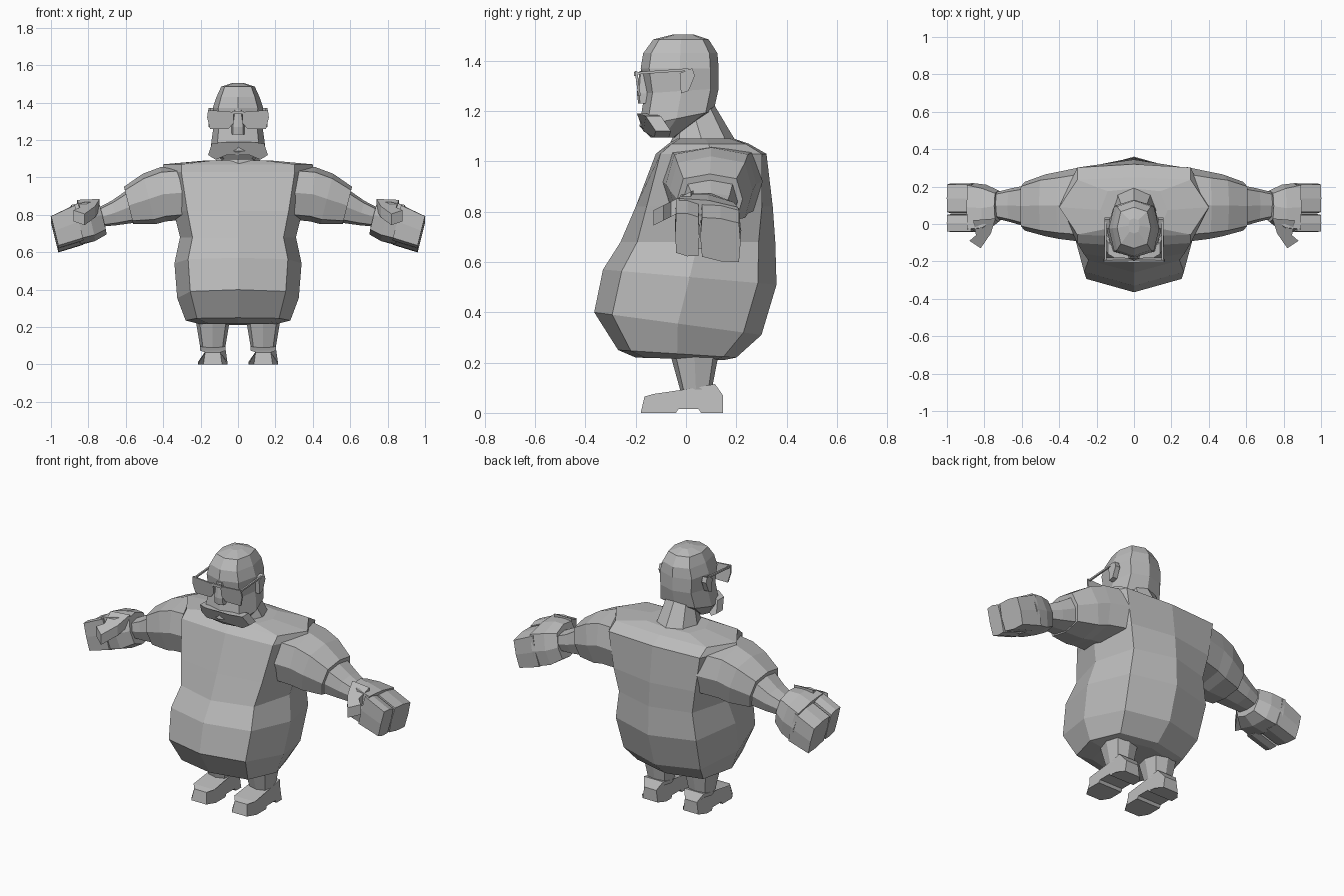
import bpy, bmesh
from math import sin, cos, tau, copysign
from mathutils import Vector

cube = bpy.data.objects.get("Cube")
if cube:
    bpy.data.objects.remove(cube)

GREY = (.5, .5, .5, 1)
grey = bpy.data.materials.new("plain grey")
grey.use_nodes = True
grey.diffuse_color = GREY
grey.node_tree.nodes["Principled BSDF"].inputs["Base Color"].default_value = GREY


def loft(name, *rings):
    """Skin a closed flat-shaded solid through rings of equal length."""
    bm = bmesh.new()
    loops = [[bm.verts.new(point) for point in ring] for ring in rings]
    count = len(loops[0])
    for lower, upper in zip(loops, loops[1:]):
        for i in range(count):
            j = (i + 1) % count
            bm.faces.new((lower[i], lower[j], upper[j], upper[i]))
    bm.faces.new(loops[0])
    bm.faces.new(loops[-1])
    bmesh.ops.recalc_face_normals(bm, faces=bm.faces)
    mesh = bpy.data.meshes.new(name)
    bm.to_mesh(mesh)
    bm.free()
    mesh.materials.append(grey)
    obj = bpy.data.objects.new(name, mesh)
    bpy.context.scene.collection.objects.link(obj)


def octagon(power, flat):
    """Eight points from the front round; low powers push the corners out."""
    def push(value, amount):
        return copysign(abs(value) ** amount, value) if abs(value) > .001 else 0
    return [(push(sin(tau * i / 8), power), -push(cos(tau * i / 8), flat)) for i in range(8)]


def level(z, width, front, back, rise=0, power=.7, flat=.7, middle=0):
    """Upright ring of half width, climbing by rise from its middle to its back."""
    centre, depth = (front + back) / 2, (back - front) / 2
    return [Vector((middle + width * u, centre + depth * v, z + rise * v))
            for u, v in octagon(power, flat)]


def section(side, x, y, z, depth, height, slant=.25, tilt=0, power=.6):
    """Ring across an arm, its top leaning outward and its back dropping."""
    return [Vector((side * (x + slant * height * v), y + depth * u,
                    z + height * v - tilt * depth * u))
            for u, v in octagon(power, power)]


def slab(name, outline, place):
    """Plate between two copies of an outline, placed at -1 and +1."""
    loft(name, *[[Vector(place(a, b, t)) for a, b in outline] for t in (-1, 1)])


# Pear-shaped torso
loft("torso",
     level(z=.215, width=.2, front=-.2, back=.15, rise=-.005),
     level(z=.235, width=.28, front=-.27, back=.2, rise=-.015),
     level(z=.355, width=.325, front=-.365, back=.3, rise=-.045),
     level(z=.54, width=.34, front=-.33, back=.36, rise=-.03),
     level(z=.68, width=.31, front=-.26, back=.355),
     level(z=.82, width=.345, front=-.2, back=.345, flat=.5),
     level(z=1.03, width=.4, front=-.12, back=.32, power=.8, flat=.25),
     level(z=1.07, width=.4, front=-.07, back=.25, power=.8, flat=.25),
     level(z=1.09, width=.18, front=-.04, back=.19, flat=.4))

# Neck, head and face
loft("neck",
     level(z=1.06, width=.13, front=-.07, back=.21, power=1, flat=1),
     level(z=1.17, width=.085, front=-.04, back=.115, rise=.05))
loft("head",
     level(z=1.095, width=.09, front=-.14, back=-.04),
     level(z=1.17, width=.145, front=-.185, back=.11, rise=.03),
     level(z=1.28, width=.13, front=-.165, back=.13, rise=.01),
     level(z=1.37, width=.135, front=-.18, back=.13),
     level(z=1.43, width=.115, front=-.17, back=.125),
     level(z=1.485, width=.09, front=-.13, back=.09),
     level(z=1.505, width=.03, front=-.05, back=.03))
loft("nose",
     level(z=1.23, width=.035, front=-.19, back=-.12),
     level(z=1.27, width=.035, front=-.195, back=-.12),
     level(z=1.36, width=.02, front=-.185, back=-.14))
half = [(.08, 1.19), (.14, 1.18), (.16, 1.12), (.12, 1.095), (.06, 1.12)]
slab("moustache", half + [(-x, z) for x, z in reversed(half)],
     lambda x, z, t: (x, .39 - .03 * t + (abs(x) - z) / 2, z))
slab("glasses_bridge", [(x, z) for x, z in ((-1, 0), (1, 0), (1, 1), (-1, 1))],
     lambda x, z, t: (.03 * x, -.2 + .006 * t, 1.34 + .015 * z))

for side, prefix in ((1, "left_"), (-1, "right_")):
    # Glasses and ear
    slab(prefix + "lens",
         [(.025, 1.35), (.16, 1.36), (.165, 1.32), (.15, 1.26), (.05, 1.26), (.025, 1.29)],
         lambda x, z, t: (side * x, -.195 + (1.33 - z) / 7 + .005 * t, z))
    slab(prefix + "temple", [(-.2, 1.345), (.01, 1.36), (.01, 1.37), (-.2, 1.355)],
         lambda y, z, t: (side * (.152 + .005 * t), y, z))
    slab(prefix + "ear", [(-.025, 1.35), (.025, 1.37), (.035, 1.34), (.01, 1.28), (-.02, 1.27)],
         lambda y, z, t: (side * (.143 + .015 * t), y, z))

    # Short sleeve running out of the shoulder, and tapering forearm
    loft(prefix + "sleeve",
         section(side, x=.28, y=.105, z=.92, depth=.2, height=.145, slant=0),
         section(side, x=.4, y=.1, z=.91, depth=.18, height=.145, slant=.1),
         section(side, x=.475, y=.1, z=.885, depth=.165, height=.135),
         section(side, x=.585, y=.095, z=.85, depth=.13, height=.1))
    loft(prefix + "forearm",
         section(side, x=.56, y=.095, z=.85, depth=.115, height=.09),
         section(side, x=.66, y=.1, z=.81, depth=.09, height=.065),
         section(side, x=.76, y=.1, z=.78, depth=.065, height=.045))

    # Hand: palm, joined fingers, separate forefinger and thumb
    loft(prefix + "palm",
         section(side, x=.725, y=.095, z=.785, depth=.085, height=.09, tilt=.15),
         section(side, x=.79, y=.085, z=.765, depth=.125, height=.105, tilt=.15, power=.5),
         section(side, x=.87, y=.09, z=.745, depth=.13, height=.1, tilt=.15, power=.3))
    for part, y, depth in (("fingers", .137, .08), ("forefinger", .005, .048)):
        drop = .15 * (y - .09)
        loft(prefix + part,
             section(side, .85, y, .745 - drop, depth, height=.095, tilt=.15, power=.25),
             section(side, .98, y, .695 - drop, depth, height=.085, tilt=.15, power=.25))
    slab(prefix + "thumb",
         [(.74, .03), (.765, -.05), (.82, -.13), (.88, -.09), (.845, -.06), (.86, .02)],
         lambda x, y, t: (side * x, y, .84 + y / 2 + .03 * t))

    # Stubby leg and arched shoe, narrower at the toe and heel
    middle = side * .135
    loft(prefix + "leg",
         level(z=.08, width=.065, front=-.02, back=.1, middle=middle),
         level(z=.26, width=.095, front=-.07, back=.135, middle=middle))
    slab(prefix + "shoe",
         [(-.18, 0), (-.13, 0), (-.04, 0), (-.03, .015), (.05, .015), (.06, 0), (.11, 0),
          (.147, 0), (.147, .07), (.115, .115), (.04, .1), (-.13, .075), (-.165, .065)],
         lambda y, z, t: (middle + t * (.08 - z / 7 - (.03 if abs(y) > .135 else 0)), y, z))
